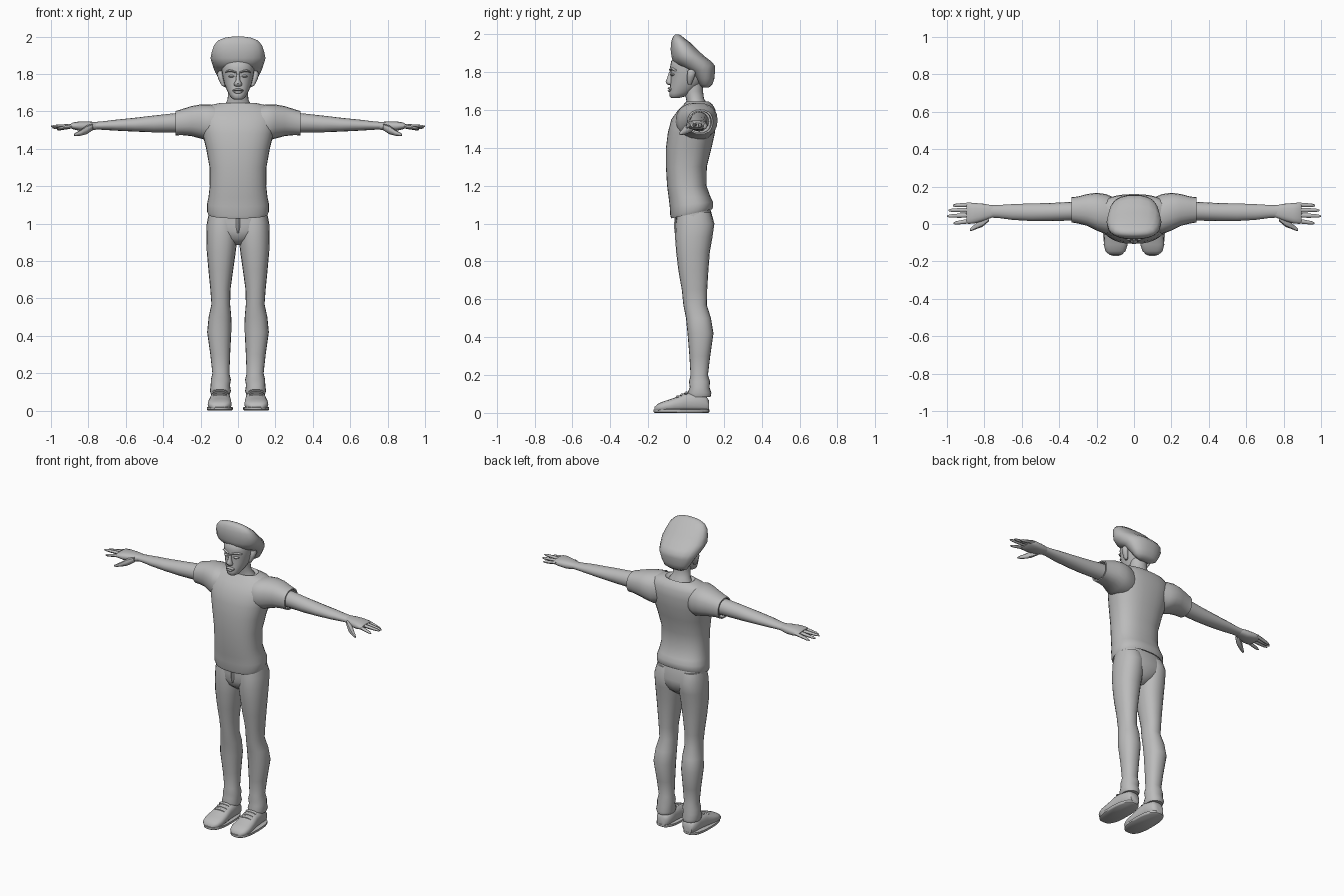
import bpy, bmesh, math

grey = bpy.data.materials.new("plain grey")
grey.diffuse_color = (0.5, 0.5, 0.5, 1)


def loft(name, axis, rings, n=24, power=2.0, mirror=False, caps=True, angle=50):
    """Skin rings (t, u0, u1, v0, v1[, tilt]) placed along an axis; tilt shears t by v."""
    bm = bmesh.new()
    loops = []
    for r in rings:
        t, u0, u1, v0, v1 = r[:5]
        tilt = r[5] if len(r) > 5 else 0
        loop = []
        for i in range(n):
            a = 2 * math.pi * i / n
            c, s = math.cos(a), math.sin(a)
            u = (u0 + u1) / 2 + (u1 - u0) / 2 * math.copysign(abs(c) ** (2 / power), c)
            v = (v0 + v1) / 2 + (v1 - v0) / 2 * math.copysign(abs(s) ** (2 / power), s)
            w = t + tilt * v
            co = {"x": (w, u, v), "y": (u, w, v), "z": (u, v, w)}[axis]
            loop.append(bm.verts.new(co))
        loops.append(loop)
    for a, b in zip(loops, loops[1:]):
        for i in range(n):
            j = (i + 1) % n
            bm.faces.new((a[i], a[j], b[j], b[i]))
    if caps:
        bm.faces.new(loops[0])
        bm.faces.new(loops[-1])
    bmesh.ops.recalc_face_normals(bm, faces=bm.faces)
    me = bpy.data.meshes.new(name)
    bm.to_mesh(me)
    bm.free()
    me.materials.append(grey)
    ob = bpy.data.objects.new(name, me)
    bpy.context.collection.objects.link(ob)
    bpy.ops.object.select_all(action="DESELECT")
    ob.select_set(True)
    bpy.context.view_layer.objects.active = ob
    bpy.ops.object.shade_smooth_by_angle(angle=math.radians(angle))
    if mirror:
        ob.modifiers.new("mirror", "MIRROR").use_mirror_merge = False
    return ob


def sym(rings):
    """Expand (t, half_width, v0, v1, ...) to rings centred on x = 0."""
    return [(r[0], -r[1], r[1], *r[2:]) for r in rings]


# Shirt body, bottom hem rising toward the back
loft("shirt", "z", sym([
    (1.065, .150, -.065, .125, .22), (1.045, .160, -.078, .138, .22),
    (1.06, .166, -.083, .143, .2), (1.10, .166, -.086, .143, .1),
    (1.14, .158, -.092, .130), (1.20, .151, -.100, .108),
    (1.30, .152, -.106, .110), (1.40, .170, -.106, .135),
    (1.48, .190, -.096, .153), (1.55, .205, -.078, .160),
    (1.60, .198, -.042, .156), (1.63, .165, -.012, .140),
    (1.645, .095, .000, .120), (1.632, .080, .008, .110)]), n=32, power=2.4)

# Sleeves with a recessed opening
loft("sleeve", "x", [
    (.08, -.03, .13, 1.46, 1.62), (.15, -.055, .16, 1.44, 1.638),
    (.20, -.035, .167, 1.455, 1.637), (.25, -.01, .16, 1.468, 1.628),
    (.30, .003, .147, 1.473, 1.612), (.333, .008, .143, 1.472, 1.602),
    (.333, .016, .135, 1.480, 1.594), (.30, .016, .130, 1.480, 1.594)],
    n=20, power=2.3, mirror=True)

# Arms
loft("arm", "x", [
    (.28, .018, .122, 1.487, 1.592), (.34, .018, .118, 1.488, 1.590),
    (.45, .016, .112, 1.488, 1.578), (.55, .016, .110, 1.492, 1.566),
    (.65, .022, .106, 1.497, 1.556), (.73, .033, .101, 1.502, 1.546),
    (.78, .034, .100, 1.503, 1.543)], n=16, mirror=True)

# Palm, fingers and thumb
loft("palm", "x", [
    (.755, .036, .099, 1.503, 1.543), (.80, .018, .108, 1.495, 1.546),
    (.85, .004, .112, 1.497, 1.546), (.885, .000, .112, 1.505, 1.540),
    (.895, .006, .106, 1.511, 1.533)], n=16, power=2.5, mirror=True)
fingers = [("little", .103, .099, .968, 1.503), ("ring", .075, .073, .992, 1.512),
           ("middle", .047, .042, 1.0, 1.520), ("index", .017, .004, .965, 1.508)]
for label, ya, yb, tip, zt in fingers:
    rings = []
    for f, w in ((0, .012), (.45, .0115), (.85, .009), (1, .004)):
        x, y, z = .87 + (tip - .87) * f, ya + (yb - ya) * f, 1.523 + (zt - 1.523) * f
        rings.append((x, y - w, y + w, z - w * .85, z + w * .85))
    loft(label + "_finger", "x", rings, n=8, mirror=True)
loft("thumb", "x", [
    (.775, .015, .055, 1.500, 1.535), (.81, -.015, .035, 1.478, 1.525),
    (.84, -.026, .008, 1.470, 1.502), (.865, -.036, -.014, 1.468, 1.488),
    (.877, -.038, -.026, 1.470, 1.480)], n=8, mirror=True)

# Trousers: hips and legs with baggy cuffs
loft("hips", "z", sym([
    (.885, .03, .00, .08), (.92, .08, -.045, .125), (.96, .150, -.056, .142),
    (1.00, .163, -.056, .150), (1.08, .155, -.055, .128)]), power=2.4)
loft("trouser_leg", "z", [
    (.085, .045, .143, .012, .130), (.105, .038, .150, .008, .134),
    (.135, .043, .146, .020, .124), (.165, .038, .145, .016, .127),
    (.20, .046, .137, .024, .116), (.30, .042, .148, .018, .128),
    (.42, .036, .165, .008, .145), (.50, .036, .157, .000, .132),
    (.57, .042, .142, -.014, .110), (.65, .040, .148, -.022, .112),
    (.75, .026, .158, -.040, .118), (.85, .012, .167, -.052, .126),
    (.93, .003, .169, -.058, .140), (1.00, .003, .167, -.055, .150),
    (1.06, .01, .155, -.045, .13)], n=20, power=2.2, mirror=True)
# Fly flap
loft("fly", "z", sym([(.95, .006, -.060, -.03), (.98, .013, -.063, -.03),
                      (1.04, .015, -.061, -.03)]), n=8)

# Shoes: sole, upper and laced tongue
loft("shoe_sole", "z", [
    (0, .034, .160, -.165, .118), (.005, .028, .166, -.172, .124),
    (.018, .028, .166, -.172, .124), (.020, .034, .160, -.165, .118)],
    n=28, power=2.6, mirror=True)
loft("shoe_upper", "y", [
    (.122, .065, .125, .01, .065), (.105, .048, .138, .005, .090),
    (.05, .042, .144, .005, .112), (-.01, .040, .150, .005, .104),
    (-.06, .036, .158, .005, .080), (-.11, .034, .162, .005, .064),
    (-.145, .045, .153, .005, .050), (-.166, .070, .130, .008, .032)],
    n=20, power=2.6, mirror=True)
for k, (y, z) in enumerate([(-.045, .086), (-.022, .096), (.0, .106)]):
    loft(f"lace_{k + 1}", "y", [
        (y - .008, .060, .134, z - .012, z + .002), (y, .056, .138, z - .014, z + .008),
        (y + .008, .060, .134, z - .012, z + .006)], n=10, mirror=True)

# Neck and head
loft("neck", "z", sym([
    (1.59, .085, .00, .125), (1.635, .072, .005, .112), (1.66, .056, .000, .095),
    (1.70, .053, -.010, .090), (1.76, .053, -.01, .090)]), n=20)
loft("head", "z", sym([
    (1.664, .022, -.078, -.035), (1.672, .036, -.086, -.005),
    (1.69, .047, -.088, .030), (1.715, .060, -.085, .060),
    (1.75, .073, -.082, .095), (1.79, .083, -.080, .115), (1.83, .088, -.084, .120),
    (1.86, .086, -.078, .115), (1.89, .06, -.05, .08)]), n=24, power=2.2)

# Face details
loft("nose", "z", sym([
    (1.732, .010, -.092, -.07), (1.738, .020, -.102, -.07), (1.750, .021, -.108, -.07),
    (1.765, .012, -.101, -.07), (1.80, .008, -.090, -.07)]), n=12)
loft("upper_lip", "x", [
    (-.030, -.082, -.072, 1.708, 1.714), (-.012, -.098, -.07, 1.709, 1.722),
    (.012, -.098, -.07, 1.709, 1.722), (.030, -.082, -.072, 1.708, 1.714)], n=10)
loft("lower_lip", "x", [
    (-.026, -.082, -.072, 1.704, 1.710), (-.010, -.097, -.07, 1.694, 1.710),
    (.010, -.097, -.07, 1.694, 1.710), (.026, -.082, -.072, 1.704, 1.710)], n=10)
loft("eye", "x", [
    (.020, -.080, -.06, 1.785, 1.789), (.030, -.084, -.06, 1.780, 1.795),
    (.040, -.082, -.06, 1.780, 1.795), (.052, -.072, -.055, 1.785, 1.789)],
    n=10, mirror=True)
loft("brow", "x", [
    (.008, -.088, -.07, 1.803, 1.812), (.030, -.089, -.06, 1.809, 1.822),
    (.050, -.080, -.05, 1.811, 1.824), (.066, -.066, -.04, 1.806, 1.814)],
    n=10, mirror=True)
loft("ear", "z", [
    (1.735, .068, .084, .010, .028), (1.750, .070, .094, .006, .036),
    (1.775, .074, .106, .005, .046), (1.800, .076, .112, .006, .052),
    (1.815, .078, .104, .012, .046)], n=10, mirror=True)

# Swept-up hair, tall at the front and full at the nape
loft("hair", "z", sym([
    (1.718, .050, .085, .120), (1.735, .080, .068, .140), (1.765, .098, .048, .150),
    (1.81, .122, .010, .155), (1.835, .132, -.045, .154), (1.86, .140, -.072, .132),
    (1.885, .147, -.078, .098), (1.92, .140, -.082, .060), (1.955, .128, -.080, .025),
    (1.98, .104, -.073, -.008), (1.994, .070, -.064, -.025), (2.0, .030, -.055, -.038)]),
    n=18, power=2.3)
